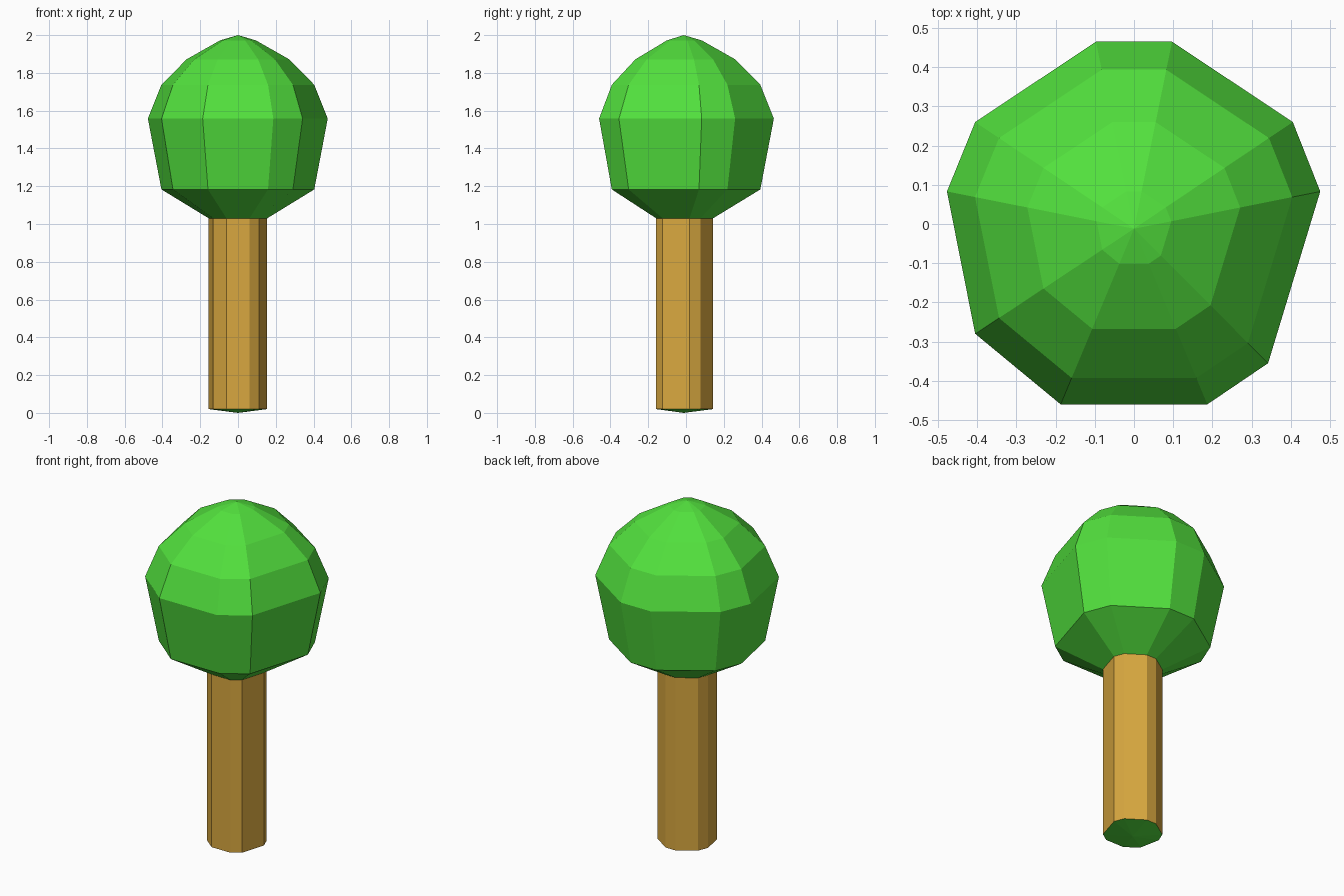
import bpy, bmesh

if "Cube" in bpy.data.objects:
    bpy.data.objects.remove(bpy.data.objects["Cube"])

# Irregular ten-sided outline shared by every ring, scaled about its centre
CY = -0.012
OUTLINE = [(0.187, -0.46), (0.342, -0.355), (0.475, 0.083), (0.405, 0.26),
           (0.097, 0.465), (-0.097, 0.465), (-0.405, 0.26), (-0.477, 0.083),
           (-0.405, -0.28), (-0.187, -0.46)]


def material(name, rgb):
    mat = bpy.data.materials.new(name)
    mat.diffuse_color = (*rgb, 1)
    mat.use_nodes = True
    mat.node_tree.nodes["Principled BSDF"].inputs["Base Color"].default_value = mat.diffuse_color
    return mat


def stack(name, profile, mat):
    """Loft the outline through (scale, z) pairs; scale 0 is a point."""
    bm = bmesh.new()
    rings = []
    for s, z in profile:
        if s == 0:
            rings.append([bm.verts.new((0, CY, z))] * len(OUTLINE))
        else:
            rings.append([bm.verts.new((x * s, CY + (y - CY) * s, z))
                          for x, y in OUTLINE])
    n = len(OUTLINE)
    for a, b in zip(rings, rings[1:]):
        for i in range(n):
            j = (i + 1) % n
            corners = dict.fromkeys((a[i], a[j], b[j], b[i]))
            bm.faces.new(list(corners))
    mesh = bpy.data.meshes.new(name)
    bm.to_mesh(mesh)
    bm.free()
    mesh.materials.append(mat)
    obj = bpy.data.objects.new(name, mesh)
    bpy.context.collection.objects.link(obj)
    return obj


green = material("leaf_green", (0.085, 0.75, 0.047))
brown = material("trunk_tan", (0.69, 0.39, 0.05))

# Shallow green underside, straight trunk, rounded foliage
stack("trunk_underside", [(0, 0.0), (0.325, 0.02)], green)
stack("trunk", [(0.325, 0.02), (0.325, 1.03)], brown)
stack("foliage", [(0.325, 1.03), (0.85, 1.183), (1, 1.558), (0.85, 1.737),
                  (0.57, 1.872), (0.2, 1.972), (0, 2.0)], green)
